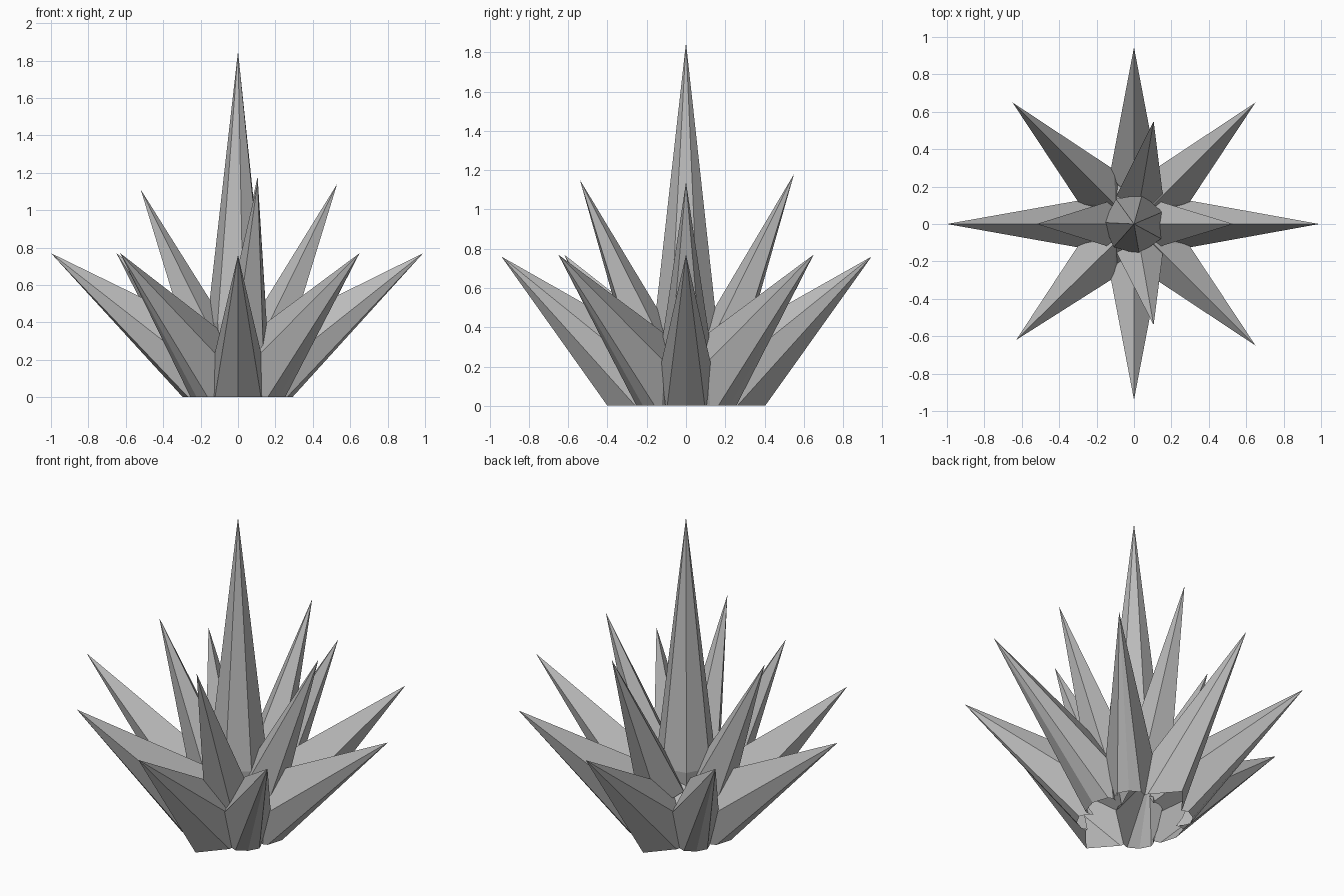
import bpy, bmesh, math
from mathutils import Vector, Matrix

cube = bpy.data.objects.get("Cube")
if cube:
    bpy.data.objects.remove(cube, do_unlink=True)

grey = bpy.data.materials.new("stone grey")
grey.use_nodes = True
grey.diffuse_color = (0.5, 0.5, 0.5, 1)
grey.node_tree.nodes["Principled BSDF"].inputs["Base Color"].default_value = (0.5, 0.5, 0.5, 1)
spikes = []


def hull(name, points):
    """Faceted solid around a few corner points; ground corners run on below the ground."""
    depth = 0.03 + 0.004 * len(spikes)
    points = points + [Vector((p[0], p[1], -depth)) for p in points if abs(p[2]) < 0.001]
    bm = bmesh.new()
    verts = [bm.verts.new(p) for p in points]
    bmesh.ops.convex_hull(bm, input=verts)
    bmesh.ops.delete(bm, geom=[v for v in bm.verts if not v.link_faces], context='VERTS')
    bmesh.ops.recalc_face_normals(bm, faces=bm.faces)
    mesh = bpy.data.meshes.new(name)
    bm.to_mesh(mesh)
    bm.free()
    mesh.materials.append(grey)
    obj = bpy.data.objects.new(name, mesh)
    bpy.context.collection.objects.link(obj)
    return obj


def ring(radius, z, sides, turn=0.0):
    return [Vector((radius * math.cos(turn + math.tau * i / sides),
                    radius * math.sin(turn + math.tau * i / sides), z)) for i in range(sides)]


# Core that joins the roots of all spikes
cluster = hull("crystal_cluster", ring(0.2, 0, 8, math.pi / 8)
               + ring(0.26, 0.18, 8, math.pi / 8) + ring(0.13, 0.36, 8, 0.1))

# Tall central spike
spikes.append(hull("central_spike", ring(0.14, 0.2, 7, 0.4) + ring(0.165, 0.4, 7, 0.4)
                   + [Vector((0, 0, 1.85))]))


def outer_spike(name, tip, keel, root, side, top):
    """Low spike: keel below, two flank ridges and a top ridge."""
    tip = Vector(tip)
    spin = Matrix.Rotation(math.atan2(tip.y, tip.x), 3, 'Z')
    inset = 0.04 + 0.003 * len(spikes)
    profile = [(top[0], 0, top[1]), (keel, 0, 0)]
    for s in (-1, 1):
        profile += [(root[0], s * root[1], 0), (side[0], s * 0.13, side[1]), (inset, s * inset, 0)]
    spikes.append(hull(name, [spin @ Vector(p) for p in profile] + [tip]))


for name, tip in (("left", (0.99, 0, 0.77)), ("right", (-1, 0, 0.77))):
    outer_spike(name + "_outer_spike", tip, 0.26, (0.23, 0.1), (0.27, 0.2), (0.12, 0.34))
for name, tip in (("front", (0, -0.94, 0.76)), ("back", (0, 0.945, 0.76))):
    outer_spike(name + "_outer_spike", tip, 0.37, (0.22, 0.13), (0.26, 0.21), (0.13, 0.3))
for name, tip in (("front_left", (0.65, -0.65, 0.77)), ("front_right", (-0.63, -0.62, 0.77)),
                  ("back_left", (0.65, 0.65, 0.77)), ("back_right", (-0.65, 0.65, 0.77))):
    outer_spike(name + "_diagonal_spike", tip, 0.27, (0.25, 0.07), (0.28, 0.22), (0.14, 0.36))


def inner_spike(name, root, tip):
    """Steep five-sided spike growing from the core."""
    root, tip = Vector(root), Vector(tip)
    aim = (tip - root).to_track_quat('Z', 'Y')
    spikes.append(hull(name, [root + aim @ p for p in ring(0.135, 0, 5, math.pi / 2)] + [tip]))


inner_spike("left_inner_spike", (0.15, 0, 0.27), (0.53, 0, 1.14))
inner_spike("right_inner_spike", (-0.15, 0, 0.27), (-0.52, 0, 1.11))
inner_spike("back_inner_spike", (0.04, 0.17, 0.28), (0.105, 0.55, 1.18))
inner_spike("front_inner_spike", (0.04, -0.17, 0.28), (0.105, -0.54, 1.15))

# Fuse the spikes into one hollow shell
for spike in spikes:
    union = cluster.modifiers.new(spike.name, 'BOOLEAN')
    union.operation = 'UNION'
    union.solver = 'EXACT'
    union.use_self = True
    union.object = spike
shell = bpy.data.meshes.new_from_object(cluster.evaluated_get(bpy.context.evaluated_depsgraph_get()))
cluster.modifiers.clear()
cluster.data = shell
for spike in spikes:
    bpy.data.objects.remove(spike, do_unlink=True)

# Cut the shell open at the ground
bm = bmesh.new()
bm.from_mesh(shell)
bmesh.ops.bisect_plane(bm, geom=bm.verts[:] + bm.edges[:] + bm.faces[:], plane_co=(0, 0, 0.001),
                       plane_no=(0, 0, 1), clear_inner=True)
bmesh.ops.dissolve_limit(bm, angle_limit=0.02, verts=bm.verts, edges=bm.edges)
bm.to_mesh(shell)
bm.free()
